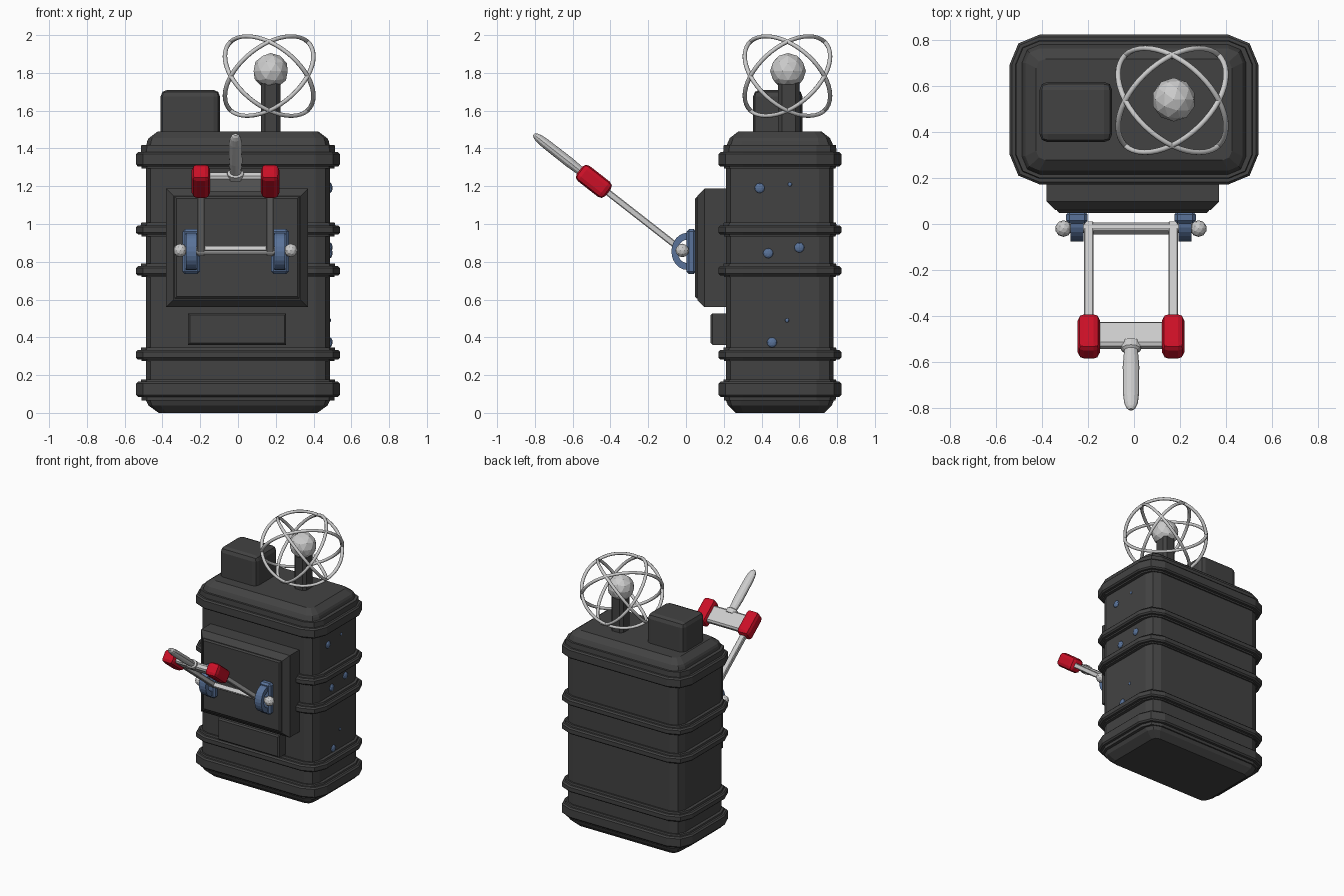
import bpy, bmesh
from math import pi, sin, cos, radians
from mathutils import Matrix, Vector

if "Cube" in bpy.data.objects:
    bpy.data.objects.remove(bpy.data.objects["Cube"])

CY = 0.497          # depth centre of the cabinet
XC = -0.013         # centre of the lever assembly


def mat(name, col):
    m = bpy.data.materials.new(name)
    m.diffuse_color = (*col, 1)
    m.use_nodes = True
    m.node_tree.nodes["Principled BSDF"].inputs["Base Color"].default_value = m.diffuse_color
    return m


IRON = mat("dark_iron", (0.055, 0.055, 0.055))
BLUE = mat("blue_steel", (0.10, 0.17, 0.32))
RED = mat("red_grip", (0.60, 0.005, 0.02))
STEEL = mat("light_steel", (0.55, 0.55, 0.55))


def finish(bm, name, m, matrix=Matrix(), smooth=False):
    bm.transform(matrix)
    bmesh.ops.recalc_face_normals(bm, faces=bm.faces)
    for f in bm.faces:
        f.smooth = smooth
    me = bpy.data.meshes.new(name)
    bm.to_mesh(me)
    bm.free()
    ob = bpy.data.objects.new(name, me)
    bpy.context.collection.objects.link(ob)
    me.materials.append(m)
    return ob


def skin(name, loops, m, matrix=Matrix(), closed=False, smooth=False):
    """Bridge a list of equal-length point loops, capping the ends unless closed."""
    bm = bmesh.new()
    rings = [[bm.verts.new(p) for p in lp] for lp in loops]
    n = len(rings[0])
    pairs = list(zip(rings, rings[1:])) + ([(rings[-1], rings[0])] if closed else [])
    for a, b in pairs:
        for i in range(n):
            j = (i + 1) % n
            bm.faces.new((a[i], a[j], b[j], b[i]))
    if not closed:
        bm.faces.new(rings[0])
        bm.faces.new(rings[-1])
    return finish(bm, name, m, matrix, smooth)


def rounded_rect(z, hx, hy):
    r = hx - 0.41 if hx > 0.44 else 0.04
    pts = []
    for k, (sx, sy) in enumerate(((1, 1), (-1, 1), (-1, -1), (1, -1))):
        for s in range(3):
            a = k * pi / 2 + s * pi / 4
            pts.append((sx * (hx - r) + r * cos(a), CY + sy * (hy - r) + r * sin(a), z))
    return pts


def box(name, lo, hi, m, bevel=0.0, seg=1, matrix=Matrix(), pick=None):
    lo, hi = Vector(lo), Vector(hi)
    bm = bmesh.new()
    bmesh.ops.create_cube(bm, size=1)
    bm.transform(Matrix.Translation((lo + hi) / 2) @ Matrix.Diagonal((*(hi - lo), 1)))
    if bevel:
        edges = [e for e in bm.edges if pick is None or pick(e)]
        bmesh.ops.bevel(bm, geom=edges, offset=bevel, segments=seg, profile=0.5, affect='EDGES')
    return finish(bm, name, m, matrix)


def ball(name, c, r, m, sub=2, squash=1.0):
    bm = bmesh.new()
    bmesh.ops.create_icosphere(bm, subdivisions=sub, radius=r)
    return finish(bm, name, m, Matrix.Translation(c) @ Matrix.Diagonal((squash, 1, 1, 1)))


# cabinet body with chamfered base and roof
body = [(0, .42, .235), (.04, .475, .275), (.065, .487, .285), (1.41, .487, .285),
        (1.44, .48, .272), (1.455, .472, .265), (1.49, .425, .22)]
skin("cabinet_body", [rounded_rect(*p) for p in body], IRON)

# horizontal bands, each with a thin lip above and below
for i, (z0, z1, up, dn) in enumerate(((.085, .165, .012, .02), (.283, .333, .014, .008),
                                      (.727, .777, .014, .008), (.945, .993, .014, .01),
                                      (1.305, 1.38, .038, .01))):
    prof = [(z0 - dn, .51), (z0, .512), (z0, .53), (z0 + .01, .54),
            (z1 - .01, .54), (z1, .53), (z1, .515), (z1 + up, .512)]
    skin(f"band_{i + 1}", [rounded_rect(z, h, h - .215) for z, h in prof], IRON)


# front door: chamfered frame and raised plate, with a hatch below
def front_edge(y):
    return lambda e: all(v.co.y < y for v in e.verts)


box("door_frame", (-.38, .06, .56), (.37, .24, 1.187), IRON, .038, pick=front_edge(.1))
box("door_plate", (-.335, .048, .605), (.325, .1, 1.145), IRON, .01, pick=front_edge(.07))
box("lower_hatch", (-.265, .13, .36), (.255, .24, .527), IRON, .01, pick=front_edge(.2))

# roof: box, post, ball and four crossed hoops
box("roof_box", (-.41, .355, 1.44), (-.095, .617, 1.71), IRON, .035, 2)
box("roof_post", (.122, .487, 1.44), (.224, .6, 1.77), IRON, .02, 1,
    pick=lambda e: abs(e.verts[0].co.z - e.verts[1].co.z) > .1)
ball("roof_ball", (.173, .54, 1.81), .095, STEEL)
hoop = []
for i in range(48):
    a = 2 * pi * i / 48
    hoop.append([((1 + .042 * cos(b)) * cos(a), (1 + .042 * cos(b)) * sin(a), .042 * sin(b))
                 for b in (2 * pi * j / 8 for j in range(8))])
for i, (sx, sy) in enumerate(((1, 1), (1, -1), (-1, 1), (-1, -1))):
    rot = Vector((sx, sy, 1)).to_track_quat('Z', 'Y').to_matrix().to_4x4()
    skin(f"hoop_{i + 1}", hoop, STEEL, Matrix.Translation((.165, .537, 1.783))
         @ Matrix.Diagonal((.287, .277, .258, 1)) @ rot, closed=True, smooth=True)

# hinge brackets: wall plate, half-round arch and end ball
for side, s in (("left", -1), ("right", 1)):
    x = XC + s * .235
    box(f"bracket_plate_{side}", (x - .047, .002, .735), (x + .047, .055, .973), BLUE, .014, 1)
    arch = []
    for i in range(13):
        a = pi * i / 12
        o, n = (-.083 * sin(a), .098 * cos(a)), (-.05 * sin(a), .062 * cos(a))
        arch.append([(x + dx, .006 + p[0], .855 + p[1])
                     for dx, p in ((-.028, o), (.028, o), (.028, n), (-.028, n))])
    skin(f"bracket_arch_{side}", arch, BLUE)
    ball(f"axle_ball_{side}", (XC + s * .293, -.02, .86), .036, STEEL)

# lever, built along local -Y and tilted up about the axle
TILT = Matrix.Translation((XC, -.02, .86)) @ Matrix.Rotation(radians(-38), 4, 'X')


def lathe(name, prof, axis, m, n=12, flat=1.0):
    loops = []
    for t, r in prof:
        ring = [(r * cos(2 * pi * k / n), r * flat * sin(2 * pi * k / n)) for k in range(n)]
        loops.append([(t, u, v) if axis == 'X' else (u, -t, v) for u, v in ring])
    return skin(name, loops, m, TILT)


lathe("axle", [(-.29, .02), (.29, .02)], 'X', STEEL)
box("axle_bar", (-.18, -.022, -.014), (.18, .022, .014), STEEL, matrix=TILT)
box("cross_bar", (-.15, -.655, -.024), (.15, -.525, .024), STEEL, .012, 1, TILT)
for side, s in (("left", -1), ("right", 1)):
    x = s * .183
    box(f"lever_arm_{side}", (x - .021, -.56, -.017), (x + .021, .03, .017), STEEL, .005, 1, TILT)
    box(f"red_grip_{side}", (x - .049, -.69, -.051), (x + .049, -.498, .051), RED, .028, 2, TILT)
lathe("lever_handle", [(.63, .044), (.665, .044), (.672, .03), (.76, .036), (.92, .034),
                       (.965, .029), (.985, .021), (.997, .009)], 'Y', STEEL, 12, .75)

# rivets on the right-hand side
for i, (y, z, r) in enumerate(((.39, 1.19, .027), (.55, 1.21, .011), (.435, .845, .027),
                               (.6, .875, .027), (.455, .373, .027), (.535, .49, .011))):
    ball(f"rivet_{i + 1}", (.487, y, z), r, BLUE, 2, .5)
